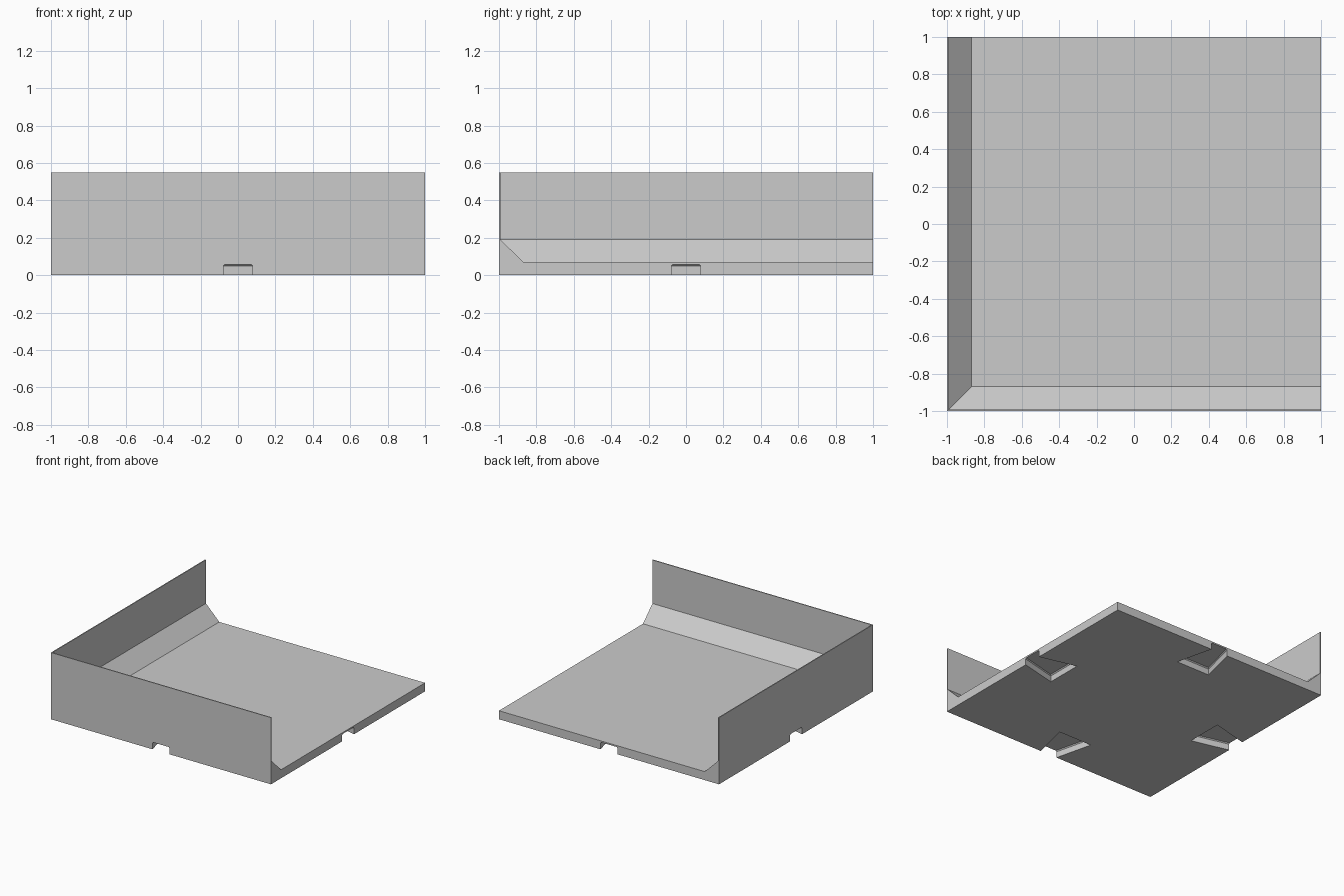
import bpy
import bmesh
from math import pi
from mathutils import Matrix

if "Cube" in bpy.data.objects:
    bpy.data.objects.remove(bpy.data.objects["Cube"], do_unlink=True)

HEIGHT, FLOOR, SLOPE_TOP = 0.548, 0.07, 0.19
WALL, SLOPE_IN = 0.008, 0.13
SLOT_H, ROUND = 0.058, 0.008

grey = bpy.data.materials.new("plain grey")
grey.use_nodes = True
grey.diffuse_color = (0.6, 0.6, 0.6, 1)
grey.node_tree.nodes["Principled BSDF"].inputs["Base Color"].default_value = (0.6, 0.6, 0.6, 1)


def stacked(name, rings):
    """Closed solid lofted through rings of points, bottom to top."""
    bm = bmesh.new()
    loops = [[bm.verts.new(p) for p in ring] for ring in rings]
    n = len(loops[0])
    for low, high in zip(loops, loops[1:]):
        for i in range(n):
            j = (i + 1) % n
            bm.faces.new((low[i], low[j], high[j], high[i]))
    bm.faces.new(loops[0][::-1])
    bm.faces.new(loops[-1])
    bmesh.ops.recalc_face_normals(bm, faces=bm.faces)
    mesh = bpy.data.meshes.new(name)
    bm.to_mesh(mesh)
    bm.free()
    mesh.materials.append(grey)
    obj = bpy.data.objects.new(name, mesh)
    bpy.context.collection.objects.link(obj)
    return obj


def rect(low, high, z):
    return [(low, low, z), (high, low, z), (high, high, z), (low, high, z)]


def cut(target, cutter):
    mod = target.modifiers.new("cut", 'BOOLEAN')
    mod.operation = 'DIFFERENCE'
    mod.solver = 'EXACT'
    mod.object = cutter
    bpy.context.view_layer.objects.active = target
    bpy.ops.object.modifier_apply(modifier=mod.name)
    bpy.data.objects.remove(cutter, do_unlink=True)


# Solid block that becomes the floor and its two walls
tray = stacked("floor_with_two_walls", [rect(-1, 1, 0), rect(-1, 1, HEIGHT)])

# Open interior with sloped skirting along the right and front walls
inner = WALL - 1
cut(tray, stacked("interior_cutter", [
    rect(SLOPE_IN - 1, 1.2, FLOOR),
    rect(inner, 1.2, SLOPE_TOP),
    rect(inner, 1.2, HEIGHT + 0.1)]))


# Dovetail slot under the middle of each side, wider inwards
def slot_ring(z, inset):
    mouth, back = 0.0775 - inset, 0.153 - inset
    return [(-mouth + 0.005, -1.02, z), (mouth - 0.005, -1.02, z),
            (back, -0.69 - inset, z), (-back, -0.69 - inset, z)]


for side in range(4):
    slot = stacked("slot_cutter", [
        slot_ring(-0.02, 0), slot_ring(SLOT_H - ROUND, 0), slot_ring(SLOT_H, ROUND)])
    slot.data.transform(Matrix.Rotation(side * pi / 2, 4, 'Z'))
    cut(tray, slot)
